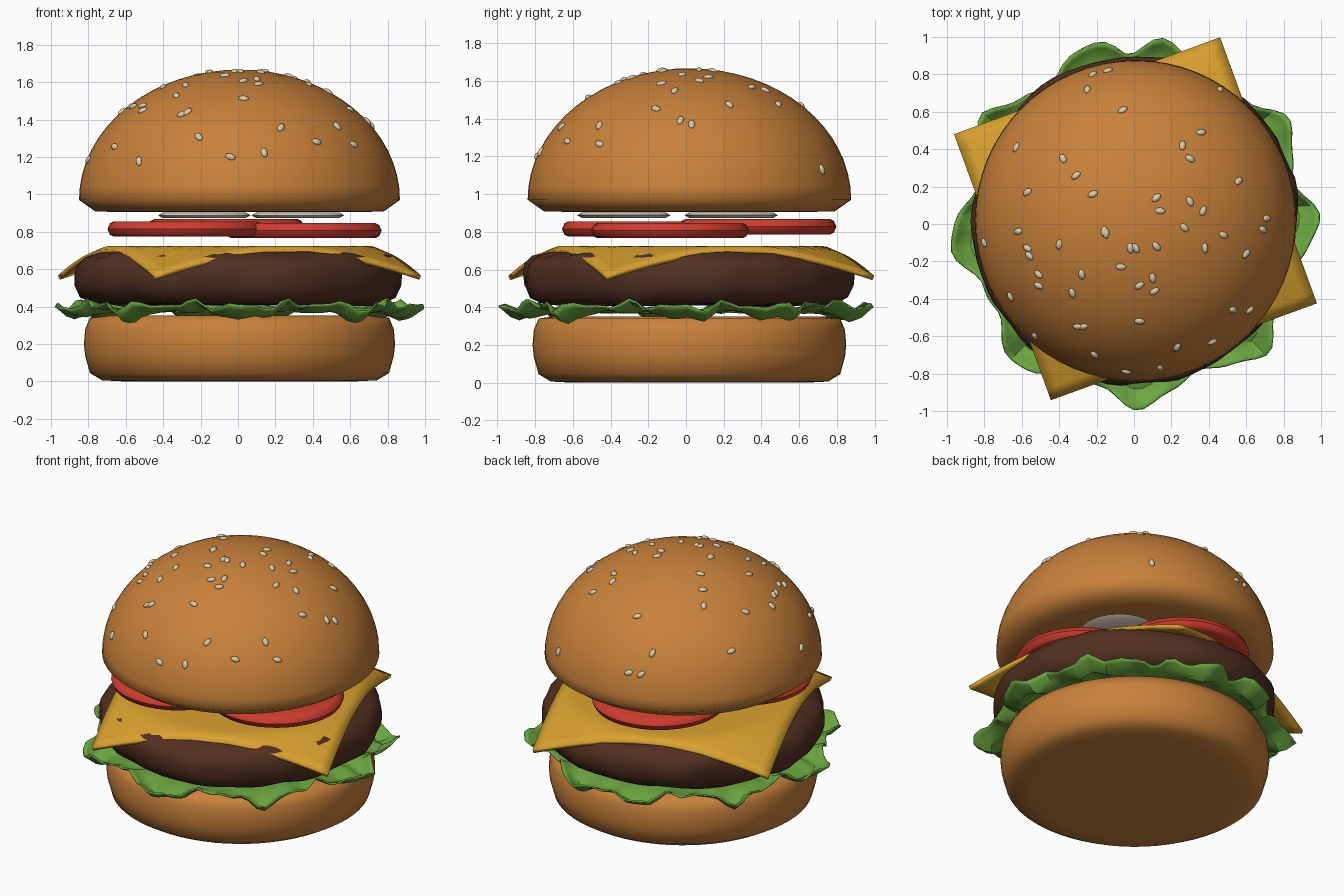
import bpy, bmesh, math, random
from math import sin, cos, pi, radians, hypot, exp, sqrt
from mathutils import Vector, Matrix, noise

random.seed(4)
cube = bpy.data.objects.get("Cube")
if cube:
    bpy.data.objects.remove(cube)

CENTRE = Vector((0.008, 0.018, 0))


def material(name, rgb):
    m = bpy.data.materials.new(name)
    m.use_nodes = True
    m.diffuse_color = (*rgb, 1)
    m.node_tree.nodes["Principled BSDF"].inputs["Base Color"].default_value = (*rgb, 1)
    return m


BUN = material("toasted_bun", (0.58, 0.22, 0.043))
PATTY = material("grilled_meat", (0.085, 0.029, 0.015))
CHEESE = material("yellow_cheese", (0.70, 0.36, 0.027))
LETTUCE = material("green_leaf", (0.145, 0.38, 0.05))
TOMATO = material("red_tomato", (0.63, 0.045, 0.028))
ONION = material("pale_onion", (0.78, 0.70, 0.55))
SEED = material("cream_seed", (0.70, 0.60, 0.40))


def finish(name, bm, mat, angle=180, location=CENTRE):
    """Turn a bmesh into a named, coloured and smoothed object."""
    bmesh.ops.recalc_face_normals(bm, faces=bm.faces)
    mesh = bpy.data.meshes.new(name)
    bm.to_mesh(mesh)
    bm.free()
    mesh.materials.append(mat)
    obj = bpy.data.objects.new(name, mesh)
    obj.location = location
    bpy.context.collection.objects.link(obj)
    bpy.ops.object.select_all(action="DESELECT")
    obj.select_set(True)
    bpy.context.view_layer.objects.active = obj
    if angle >= 180:
        bpy.ops.object.shade_smooth()
    else:
        bpy.ops.object.shade_smooth_by_angle(angle=radians(angle))
    return obj


def lathe(profile, steps):
    """Spin a closed (radius, height) profile around the z axis."""
    bm = bmesh.new()
    verts = [bm.verts.new((r, 0, z)) for r, z in profile]
    edges = [bm.edges.new(pair) for pair in zip(verts, verts[1:])]
    bmesh.ops.spin(bm, geom=verts + edges, cent=(0, 0, 0), axis=(0, 0, 1),
                   angle=2 * pi, steps=steps)
    bmesh.ops.remove_doubles(bm, verts=bm.verts, dist=0.0005)
    return bm


# Buns
finish("bottom_bun", lathe([(0, 0), (0.62, 0), (0.735, 0.006), (0.80, 0.045), (0.826, 0.14),
                            (0.832, 0.2), (0.825, 0.28), (0.80, 0.34), (0.72, 0.352),
                            (0, 0.352)], 64), BUN)

RIM, RIM_Z, RISE = 0.858, 0.97, 0.697


def dome_height(r):
    return RIM_Z + RISE * sqrt(max(0, 1 - (r / RIM) ** 2))


dome = [(RIM * cos(a), RIM_Z + RISE * sin(a)) for a in (i * pi / 32 for i in range(17))]
finish("top_bun", lathe([(0, 0.906), (0.65, 0.906), (0.77, 0.908)] + dome, 64), BUN)

# Sesame seeds, lying flat on the dome, in hundredths of a unit
SPOTS = [(-22, 80), (-14, 82), (-25, 72), (-6, 61), (-63, 41), (-38, 35), (-31, 26), (-22, 16),
         (-57, 17), (-80, -10), (-62, -4), (-57, -13), (-56, -17), (-51, -27), (-51, -33),
         (-66, -39), (-40, -11), (-28, -27), (-33, -37), (-30, -55), (-27, -55), (-53, -60),
         (-21, -70), (-16, -4), (-15, -5), (-7, -23), (-2, -13), (1, -13), (12, -12), (3, -33),
         (10, -29), (11, -36), (3, -52), (-4, -79), (14, -77), (23, -66), (42, -63), (53, -46),
         (62, -46), (60, -16), (71, 3), (69, -3), (56, 23), (48, -6), (38, -13), (27, -2),
         (37, 7), (30, 12), (30, 35), (26, 42), (36, 49), (46, 72), (12, 14), (14, 7)]
seeds = bmesh.new()
for sx, sy in SPOTS:
    p = Vector((sx / 100, sy / 100, 0)) - CENTRE
    p.z = dome_height(p.length)
    normal = Vector((p.x / RIM ** 2, p.y / RIM ** 2, (p.z - RIM_Z) / RISE ** 2))
    place = (Matrix.Translation(p) @ normal.to_track_quat("Z", "Y").to_matrix().to_4x4()
             @ Matrix.Rotation(random.uniform(0, pi), 4, "Z")
             @ Matrix.Diagonal((0.029, 0.018, 0.014, 1)))
    bmesh.ops.create_uvsphere(seeds, u_segments=10, v_segments=6, radius=1, matrix=place)
finish("sesame_seeds", seeds, SEED)

# Patty with a lumpy surface
patty = lathe([(0, 0.41), (0.4, 0.41), (0.77, 0.415), (0.84, 0.45), (0.87, 0.51), (0.875, 0.57),
               (0.865, 0.62), (0.83, 0.665), (0.75, 0.694), (0.6, 0.696), (0.3, 0.696),
               (0, 0.696)], 72)
for v in patty.verts:
    lump = noise.noise(v.co * 5)
    side = min(1, hypot(v.co.x, v.co.y) / 0.8)
    v.co.x *= 1 + 0.03 * lump * side
    v.co.y *= 1 + 0.03 * lump * side
    v.co.z += 0.02 * noise.noise(v.co * 6) * side
finish("patty", patty, PATTY)

# Cheese slice: a turned square whose corners bend down over the patty
cheese = bmesh.new()
bmesh.ops.create_grid(cheese, x_segments=24, y_segments=24, size=0.757,
                      matrix=Matrix.Rotation(radians(20), 4, "Z"))
for v in cheese.verts:
    v.co.z = 0.725 - 0.44 * max(0, hypot(v.co.x, v.co.y) - 0.71)
slice_obj = finish("cheese_slice", cheese, CHEESE, 40, CENTRE + Vector((0, 0.01, 0)))
solid = slice_obj.modifiers.new("thickness", "SOLIDIFY")
solid.thickness = 0.025
solid.offset = -1

# Lettuce: ruffled ring whose lobes dip and curl up at the tip
LOBES = [0, 33, 80, 104, 145, 186, 230, 272, 315]
ROWS = [0, 0.3, 0.45, 0.6, 0.72, 0.84, 0.93, 1]
SEGMENTS = 120


def lobe_at(deg):
    gaps = [abs((deg - a + 180) % 360 - 180) for a in LOBES]
    return exp(-(min(gaps) / 11) ** 2)


leaf = bmesh.new()
rings = []
for t in ROWS:
    ring = []
    for i in range(SEGMENTS):
        deg = i * 360 / SEGMENTS
        a = radians(deg)
        lobe = lobe_at(deg)
        r = 0.6 + t * (0.265 + 0.128 * lobe + 0.012 * sin(23 * a))
        dip = 0.065 * lobe * exp(-((t - 0.76) / 0.2) ** 2)
        ruffle = t * (0.018 * sin(21 * a + 3 * t) + 0.012 * sin(34 * a + 1))
        ring.append(leaf.verts.new((r * cos(a), r * sin(a),
                                    0.37 + 0.04 * t * t - dip + ruffle)))
    rings.append(ring)
for inner, outer in zip(rings, rings[1:]):
    for i in range(SEGMENTS):
        j = (i + 1) % SEGMENTS
        leaf.faces.new((inner[i], outer[i], outer[j], inner[j]))
leaf_obj = finish("lettuce", leaf, LETTUCE, 35, Vector((0, 0.005, 0)))
leaf_obj.modifiers.new("thickness", "SOLIDIFY").thickness = 0.01

# Tomato slices, overlapping in a triangle
for n, (x, y, z) in enumerate([(-0.28, -0.24, 0.815), (0.35, -0.085, 0.806), (-0.065, 0.38, 0.827)]):
    disc = lathe([(0, -0.04), (0.385, -0.04), (0.405, -0.03), (0.418, 0), (0.405, 0.03),
                  (0.385, 0.04), (0, 0.04)], 40)
    finish(f"tomato_slice_{n + 1}", disc, TOMATO, 40, Vector((x, y, z)))

# Onion slices
for n, (x, y) in enumerate([(-0.18, -0.33), (0.32, -0.33), (-0.18, 0.24), (0.32, 0.24)]):
    disc = lathe([(0, -0.015), (0.22, -0.015), (0.248, 0), (0.22, 0.015), (0, 0.015)], 32)
    finish(f"onion_slice_{n + 1}", disc, ONION, 40, Vector((x, y, 0.888)))
